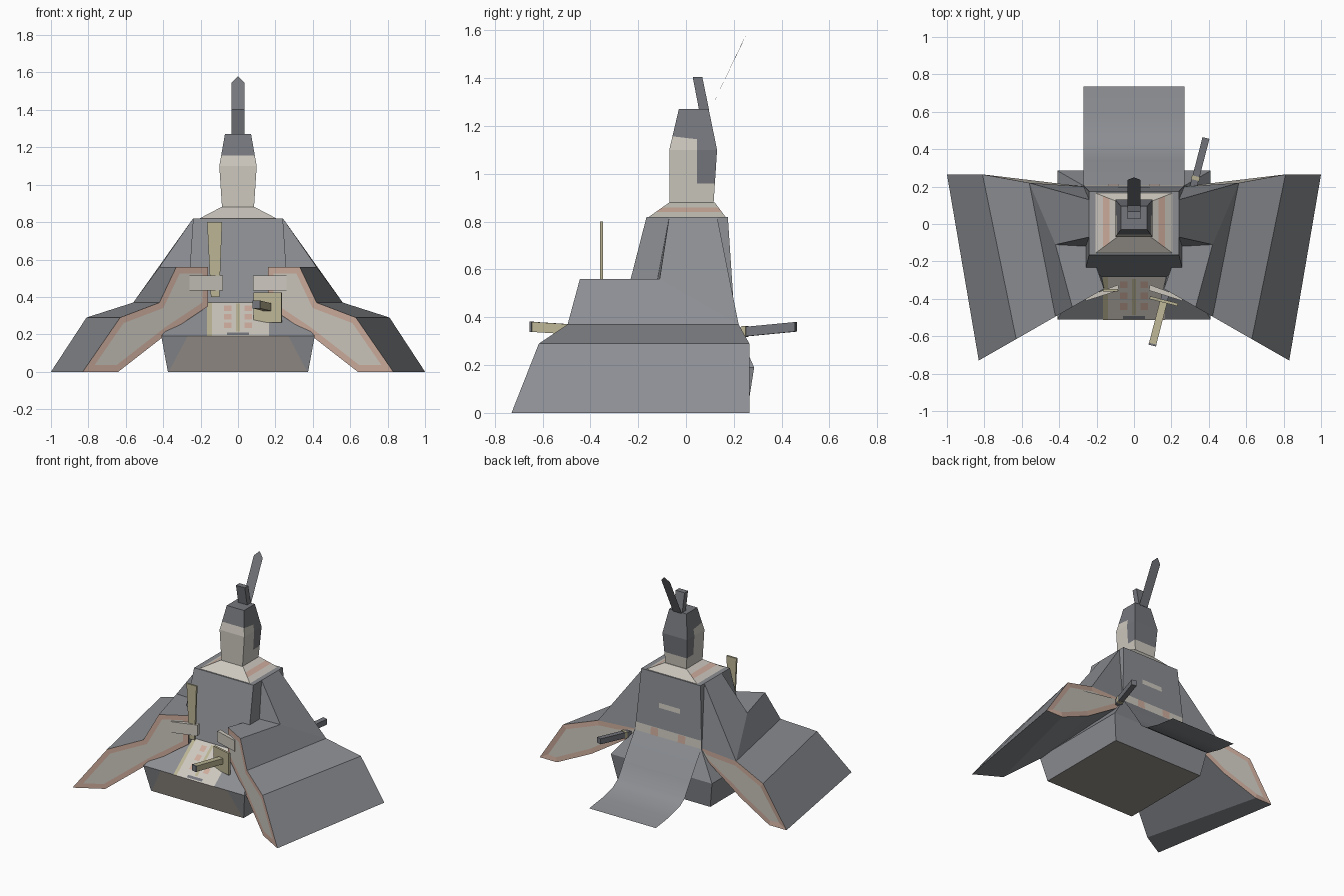
import bpy, bmesh
from mathutils import Vector

if "Cube" in bpy.data.objects:
    bpy.data.objects.remove(bpy.data.objects["Cube"])


def material(name, rgb):
    m = bpy.data.materials.new(name)
    m.diffuse_color = (*rgb, 1)
    m.use_nodes = True
    m.node_tree.nodes["Principled BSDF"].inputs["Base Color"].default_value = m.diffuse_color
    return m


GREY = material("robe grey", (.26, .27, .29))
DARK = material("dark grey", (.18, .185, .205))
CREAM = material("cream", (.61, .58, .52))
PINK = material("pale pink", (.62, .42, .34))
TAN = material("tan wood", (.50, .46, .30))
BROWN = material("warm brown grey", (.33, .30, .27))


def build(name, verts, faces, mats, rule=None, closed=True):
    """Mesh from points; rule edits the bmesh (cuts, material indices)."""
    bm = bmesh.new()
    vs = [bm.verts.new(v) for v in verts]
    for f in faces:
        bm.faces.new([vs[i] for i in f])
    if closed:
        bmesh.ops.recalc_face_normals(bm, faces=bm.faces[:])
    bm.normal_update()
    if rule:
        rule(bm)
    me = bpy.data.meshes.new(name)
    bm.to_mesh(me)
    bm.free()
    for m in mats:
        me.materials.append(m)
    ob = bpy.data.objects.new(name, me)
    bpy.context.collection.objects.link(ob)
    return ob


def loft(name, rings, mats, rule=None):
    """Skin a list of equal sized point rings and close both ends."""
    n = len(rings[0])
    verts = [p for r in rings for p in r]
    faces = [(k * n + i, k * n + (i + 1) % n, (k + 1) * n + (i + 1) % n, (k + 1) * n + i)
             for k in range(len(rings) - 1) for i in range(n)]
    last = (len(rings) - 1) * n
    faces += [tuple(range(n)), tuple(range(last, last + n))]
    return build(name, verts, faces, mats, rule)


def rect(z, x, y0, y1):
    return [(-x, y0, z), (x, y0, z), (x, y1, z), (-x, y1, z)]


def cut(bm, co, no):
    bmesh.ops.bisect_plane(bm, geom=bm.verts[:] + bm.edges[:] + bm.faces[:],
                           plane_co=co, plane_no=no)


def patches(name, rects, depth, mat, back=False):
    """Flat painted patches (x0, x1, z0, z1) lying on a sloped face y = depth(z)."""
    verts, faces = [], []
    for x0, x1, z0, z1 in rects:
        k = len(verts)
        verts += [(x, depth(z), z) for x, z in ((x0, z0), (x1, z0), (x1, z1), (x0, z1))]
        faces.append((k + 3, k + 2, k + 1, k) if back else (k, k + 1, k + 2, k + 3))
    return build(name, verts, faces, [mat], closed=False)


# Base: widest at the rim, brown front and underside
def base_rule(bm):
    for s in (-1, 1):
        cut(bm, (s * .27, -.51, .19), (.19, 0, s * .10))
    for f in bm.faces:
        c = f.calc_center_median()
        if f.normal.z < -.9 or (f.normal.y < -.8 and abs(c.x) < .2 and c.z < .17):
            f.material_index = 1


loft("base", [rect(0, .375, -.47, .255), rect(.19, .41, -.51, .285)], [GREY, BROWN], base_rule)
loft("lap", [rect(.19, .41, -.51, .285), rect(.37, .27, -.28, .205)], [GREY])
loft("torso", [rect(.37, .27, -.28, .205), rect(.82, .24, -.165, .175)], [GREY])


# Collar with pink bands at the sides
def collar_rule(bm):
    for f in bm.faces:
        c = f.calc_center_median()
        if abs(f.normal.x) > .2 and .838 < c.z < .862:
            f.material_index = 1


def collar_ring(t):
    return rect(.82 + .06 * t, .205 - .115 * t, -.155 + .085 * t, .165 - .045 * t)


loft("collar", [collar_ring(t) for t in (0, .35, .65, 1)], [CREAM, PINK], collar_rule)


# Head: hair on the crown and back half
def head_rule(bm):
    cut(bm, (0, 0, .96), (0, 0, 1))
    cut(bm, (0, 0, 1.15), (0, .12, 1))
    cut(bm, (0, .045, 0), (0, 1, 0))
    for f in bm.faces:
        c = f.calc_center_median()
        if c.z + .12 * c.y > 1.15 or (c.y > .046 and c.z > .96):
            f.material_index = 1


loft("head", [rect(.87, .085, -.07, .115), rect(1.1, .1, -.07, .13), rect(1.27, .07, -.03, .095)],
     [CREAM, DARK], head_rule)

# Cap box and the upright pointed tail behind it
loft("cap_box", [rect(1.265, .036, .055, .097), rect(1.405, .036, .028, .068)], [DARK])
build("cap_tail", [(-.036, .1, 1.265), (.036, .1, 1.265), (.036, .235, 1.545),
                   (0, .25, 1.58), (-.036, .235, 1.545)], [(0, 1, 2, 3, 4)], [DARK], closed=False)

# Sleeves: vertical front opening, flared to the back, mirrored
front = [(.83, 0), (.63, .29), (.42, .37), (.33, .56), (.16, .56), (.16, .35), (.37, .21), (.64, 0)]
sleeve = [(x, -.255 - .572 * x, z) for x, z in front]
sleeve += [(1, .265, 0), (.81, .265, .29), (.56, .22, .37), (.26, .2, .38),
           (.27, .2, .33), (.6, .23, .12), (.86, .265, 0),
           (.42, -.11, .56), (.24, -.07, .82), (.24, .13, .82), (.24, -.12, .56)]
sleeve_faces = [(0, 8, 9, 1), (1, 9, 10, 2), (2, 10, 15, 3), (3, 15, 18, 4), (15, 16, 18),
                (15, 10, 17, 16), (10, 11, 17), (0, 7, 14, 8), (7, 6, 13, 14),
                (6, 5, 12, 13), (5, 4, 18, 12),
                (0, 1, 2, 3, 4, 5, 6, 7), (8, 14, 13, 12, 11, 10, 9)]


def sleeve_rule(bm):
    bm.faces.ensure_lookup_table()
    for cap in (bm.faces[11], bm.faces[12]):
        border = bmesh.ops.inset_region(bm, faces=[cap], thickness=.035, use_even_offset=True)
        cap.material_index = 2
        for f in border["faces"]:
            f.material_index = 1


def mirrored(ob):
    ob.modifiers.new("mirror", 'MIRROR').use_clip = False
    return ob


mirrored(build("sleeves", sleeve, sleeve_faces, [GREY, PINK, CREAM], sleeve_rule))

# Hands / cuffs in front of the openings
hand = [(.26, -.412), (.08, -.355), (.085, -.325), (.26, -.39)]
mirrored(loft("hands", [[(x, y, z) for x, y in hand] for z in (.435, .515)], [CREAM]))

# Train: a thin sheet running down and out behind
profile = [(.205, .38), (.27, .29), (.34, .185), (.4, .09), (.46, .05), (.58, .02), (.735, 0)]
train = build("train", [(s * .27, y, z) for y, z in profile for s in (1, -1)],
              [(2 * i, 2 * i + 1, 2 * i + 3, 2 * i + 2) for i in range(len(profile) - 1)],
              [GREY], closed=False)
for p in train.data.polygons:
    p.use_smooth = True


# Painted cloth on the lap
def lap_y(offset):
    return lambda z: -.28 - (.37 - z) * .23 / .18 - offset


patches("lap_panel", [(-.14, .165, .19, .37)], lap_y(.003), CREAM)
patches("lap_edge", [(-.165, -.14, .19, .37)], lap_y(.003), TAN)
patches("lap_stripes", [(s * .055 - .02, s * .055 + .02, z, z + .028)
                        for s in (-1, 1) for z in (.235, .28, .325)], lap_y(.006), PINK)
patches("lap_cord", [(-.01, .01, .215, .365)], lap_y(.008), TAN)
patches("lap_tassel", [(-.06, .06, .197, .209)], lap_y(.006), DARK)


# Belt and crest on the back
def back_y(offset):
    return lambda z: .205 - (z - .37) * .03 / .45 + offset


patches("belt", [(-.265, .265, .375, .435)], back_y(.003), CREAM, True)
patches("belt_marks", [(x - .03, x + .03, .377, .433) for x in (-.11, .11)], back_y(.006), PINK, True)
patches("back_mark", [(-.085, .085, .58, .615)], back_y(.003), CREAM, True)

# Tapered baton held in the hand
loft("baton", [[(-.145, -.36, .4), (-.1, -.36, .4), (-.1, -.347, .4), (-.145, -.347, .4)],
               [(-.165, -.36, .8), (-.085, -.36, .8), (-.085, -.347, .8), (-.165, -.347, .8)]], [TAN])

# Curved sword at the side: handle, guard, scabbard
SIDE = Vector((.967, -.25, 0))
UP = Vector((0, 0, 1))


def beam(name, path, w, h, mat):
    rings = []
    for y, z in path:
        c = Vector((.1 + (y + .64) * .259, y, z))
        rings.append([c + SIDE * (a * w) + UP * (b * h)
                      for a, b in ((-1, -1), (1, -1), (1, 1), (-1, 1))])
    return loft(name, rings, [mat])


beam("sword_handle", [(-.645, .36), (-.41, .345)], .02, .021, TAN)
beam("sword_guard", [(-.42, .343), (-.405, .343)], .077, .08, TAN)
beam("sword_scabbard", [(-.41, .345), (-.1, .325), (.2, .335), (.46, .36)], .019, .02, DARK)
beam("scabbard_band", [(.235, .339), (.255, .341)], .022, .023, TAN)
beam("handle_tip", [(-.65, .36), (-.64, .36)], .021, .022, DARK)
